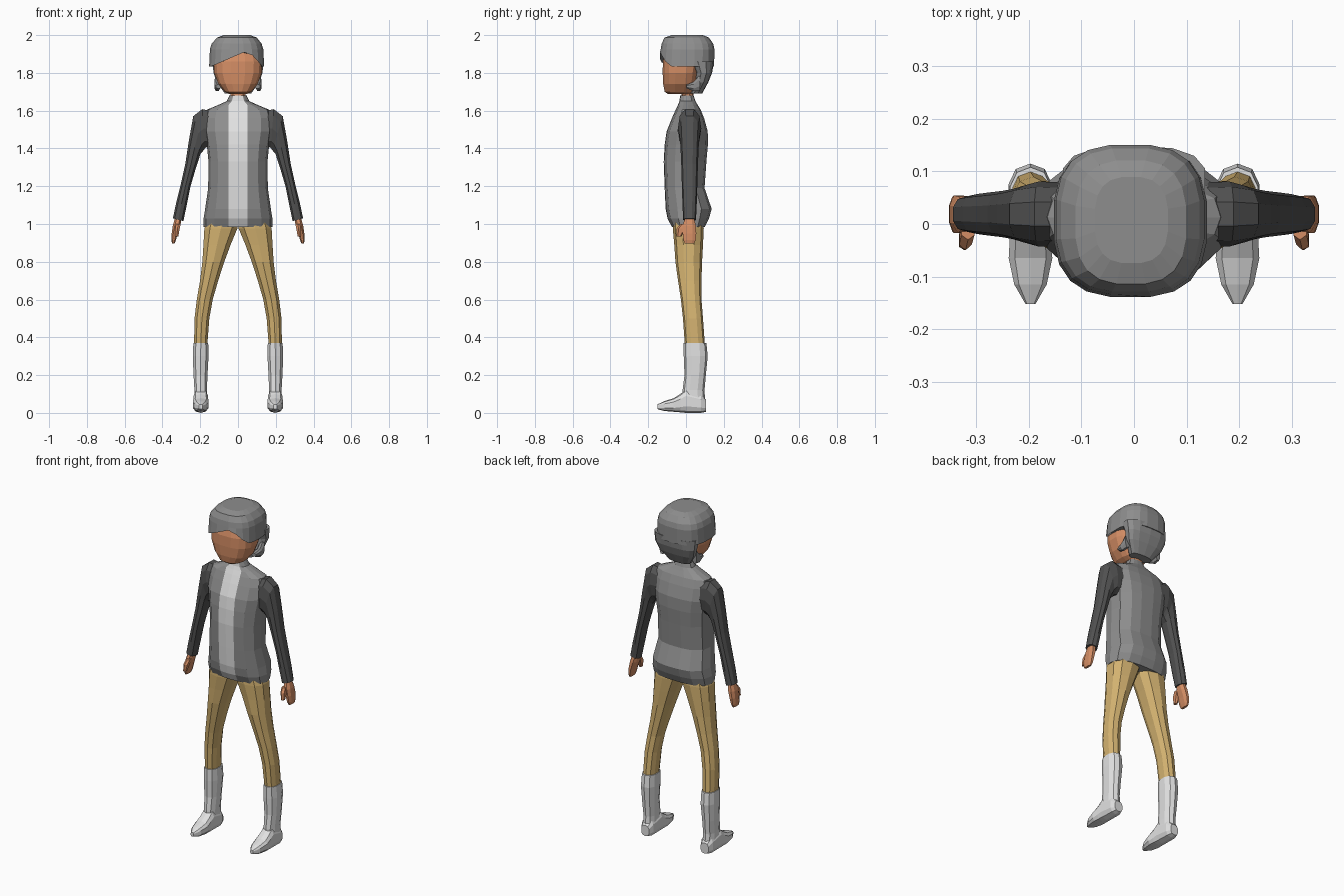
import bpy, bmesh, math
from mathutils import Vector


def material(name, rgb):
    m = bpy.data.materials.new(name)
    m.diffuse_color = (*rgb, 1)
    return m


GREY = material("mid grey", (0.27, 0.27, 0.27))
WHITE = material("off white", (0.75, 0.75, 0.75))
DARK = material("dark grey", (0.085, 0.085, 0.085))
TAN = material("tan", (0.66, 0.45, 0.165))
SKIN = material("skin", (0.66, 0.27, 0.13))


def ring(c, a, b, n=10, e=0.85):
    """Rounded-square ring around c with half axes a and b."""
    c, a, b = Vector(c), Vector(a), Vector(b)
    pts = []
    for i in range(n):
        t = 2 * math.pi * (i + 0.5) / n
        u, v = math.cos(t), math.sin(t)
        pts.append(c + a * math.copysign(abs(u) ** e, u) + b * math.copysign(abs(v) ** e, v))
    return pts


def flat_ring(z, x0, x1, y0, y1, n=10, e=0.85):
    return ring(((x0 + x1) / 2, (y0 + y1) / 2, z), ((x1 - x0) / 2, 0, 0), (0, (y1 - y0) / 2, 0), n, e)


def loft(name, rings, mats, mirror=False, rule=None):
    """Skin a stack of rings, cap both ends, optionally mirror across x."""
    bm = bmesh.new()
    rows = [[bm.verts.new(p) for p in r] for r in rings]
    n = len(rows[0])
    for r, s in zip(rows, rows[1:]):
        for i in range(n):
            bm.faces.new((r[i], r[(i + 1) % n], s[(i + 1) % n], s[i]))
    bm.faces.new(rows[0])
    bm.faces.new(rows[-1])
    bmesh.ops.recalc_face_normals(bm, faces=bm.faces)
    if rule:
        for f in bm.faces:
            f.material_index = rule(f)
    mesh = bpy.data.meshes.new(name)
    bm.to_mesh(mesh)
    bm.free()
    for m in mats:
        mesh.materials.append(m)
    ob = bpy.data.objects.new(name, mesh)
    bpy.context.collection.objects.link(ob)
    if mirror:
        ob.modifiers.new("mirror", 'MIRROR').use_mirror_merge = False
    return ob


# Jacket body: rows of z, half width, front y, back y
HALF = [(0.68, -0.88), (0.93, -0.5), (1.0, 0.0), (0.93, 0.55), (0.62, 0.9), (0.25, 1.0)]
body = [(0.985, 0.182, -0.072, 0.10), (1.03, 0.182, -0.095, 0.122), (1.08, 0.174, -0.105, 0.136),
        (1.19, 0.158, -0.11, 0.098), (1.33, 0.156, -0.115, 0.108), (1.42, 0.165, -0.11, 0.116),
        (1.49, 0.178, -0.10, 0.115), (1.56, 0.178, -0.072, 0.096), (1.605, 0.165, -0.052, 0.078),
        (1.63, 0.105, -0.04, 0.062), (1.65, 0.06, -0.032, 0.05), (1.68, 0.046, -0.028, 0.04)]
rows = []
for z, w, y0, y1 in body:
    c, h, s = (y0 + y1) / 2, (y1 - y0) / 2, min(0.05, w * 0.55)
    right = [(w * u, c + h * v, z) for u, v in HALF]
    left = [(-x, y, k) for x, y, k in reversed(right)]
    rows.append([(-s, y0, z), (0, y0 - 0.003, z), (s, y0, z)] + right + left)


def stripe(f):
    p = f.calc_center_median()
    return int(abs(p.x) < 0.03 and p.y < -0.02 and len(f.verts) == 4)


loft("jacket", rows, [GREY, WHITE], rule=stripe)

# Sleeves: underside x, z, upper side x, z, half depth
arm = [(0.14, 1.41, 0.13, 1.60, 0.06), (0.172, 1.40, 0.19, 1.612, 0.062),
       (0.182, 1.385, 0.238, 1.575, 0.054), (0.197, 1.37, 0.262, 1.44, 0.048),
       (0.222, 1.295, 0.28, 1.32, 0.044), (0.25, 1.2, 0.303, 1.215, 0.041),
       (0.27, 1.1, 0.328, 1.115, 0.038), (0.288, 1.015, 0.346, 1.03, 0.034)]
loft("sleeve", [ring(((a + c) / 2, 0.019, (b + d) / 2), ((c - a) / 2, 0, (d - b) / 2), (0, r, 0))
                for a, b, c, d, r in arm], [DARK], True)

# Hands with thumbs
loft("hand", [flat_ring(*r, n=8) for r in [
    (1.03, 0.297, 0.335, -0.008, 0.045), (0.99, 0.304, 0.347, -0.02, 0.055),
    (0.95, 0.318, 0.352, -0.02, 0.057), (0.915, 0.328, 0.353, -0.016, 0.054),
    (0.897, 0.335, 0.35, -0.008, 0.045)]], [SKIN], True)
loft("thumb", [flat_ring(*r, n=6) for r in [
    (1.0, 0.302, 0.33, -0.03, 0.01), (0.975, 0.307, 0.334, -0.05, 0.0),
    (0.935, 0.315, 0.334, -0.049, -0.024)]], [SKIN], True)

# Trouser legs
loft("trouser_leg", [flat_ring(*r) for r in [
    (1.03, 0.0, 0.165, -0.07, 0.09), (0.975, 0.0, 0.182, -0.07, 0.094),
    (0.89, 0.036, 0.186, -0.062, 0.09), (0.8, 0.07, 0.191, -0.056, 0.085),
    (0.7, 0.103, 0.203, -0.042, 0.082), (0.6, 0.132, 0.22, -0.027, 0.082),
    (0.5, 0.15, 0.232, -0.016, 0.09), (0.36, 0.161, 0.234, -0.006, 0.1)]], [TAN], True)

# Boots: shaft and pointed foot
loft("boot_shaft", [flat_ring(*r) for r in [
    (0.37, 0.156, 0.238, -0.012, 0.108), (0.3, 0.154, 0.241, -0.012, 0.115),
    (0.2, 0.16, 0.237, -0.008, 0.105), (0.12, 0.163, 0.232, -0.018, 0.098),
    (0.03, 0.16, 0.235, -0.02, 0.103)]], [WHITE], True)
foot = [(0.106, 0.026, 0.006, 0.07), (0.08, 0.038, 0, 0.1), (0.0, 0.04, 0, 0.125), (-0.03, 0.041, 0.003, 0.1),
        (-0.065, 0.043, 0.006, 0.078), (-0.115, 0.032, 0.01, 0.062), (-0.152, 0.01, 0.02, 0.045)]
loft("boot_foot", [ring((0.197, y, (a + b) / 2), (w, 0, 0), (0, 0, (b - a) / 2), 10, 0.7)
                   for y, w, a, b in foot], [WHITE], True)

# Neck and head
loft("neck", [flat_ring(z, -0.042, 0.042, -0.024, 0.04) for z in (1.63, 1.74)], [SKIN])
loft("head", [flat_ring(z, -w, w, a, b, 16, 0.75) for z, w, a, b in [
    (1.687, 0.045, -0.095, 0.03), (1.70, 0.072, -0.114, 0.045), (1.74, 0.105, -0.122, 0.06),
    (1.80, 0.128, -0.125, 0.07), (1.86, 0.13, -0.124, 0.08), (1.93, 0.11, -0.105, 0.08)]], [SKIN])

# Hair cap with a swept fringe along its lower front edge
FRINGE = [(-0.2, 1.83), (-0.14, 1.835), (-0.07, 1.865), (0.03, 1.91), (0.085, 1.89), (0.125, 1.835), (0.2, 1.83)]


def fringe_z(p):
    if p.y > -0.03:
        return 1.835
    for (x0, z0), (x1, z1) in zip(FRINGE, FRINGE[1:]):
        if x0 <= p.x <= x1:
            return z0 + (z1 - z0) * (p.x - x0) / (x1 - x0)


cap = [flat_ring(z, a, b, c, d, 20, 0.72) for z, a, b, c, d in [
    (2.0, -0.075, 0.065, -0.075, 0.09), (1.987, -0.112, 0.10, -0.115, 0.122),
    (1.955, -0.14, 0.126, -0.13, 0.145), (1.925, -0.15, 0.135, -0.135, 0.152),
    (1.84, -0.154, 0.14, -0.14, 0.15), (1.84, -0.12, 0.11, -0.11, 0.12)]]
for r in cap[-2:]:
    for p in r:
        p.z = fringe_z(p)
loft("hair_cap", cap, [GREY])

# Hair behind the ears, tapering to the nape
loft("hair_back", [flat_ring(z, -w, w, a, b, 14, 0.75) for z, w, a, b in [
    (1.86, 0.138, 0.02, 0.149), (1.80, 0.132, 0.05, 0.138), (1.75, 0.115, 0.045, 0.118),
    (1.69, 0.07, 0.02, 0.085)]], [GREY])

# Locks curling forward under the ears
loft("side_lock", [ring((x, y, z), (0.016, 0, 0), (0, 0, h), 8) for x, y, z, h in [
    (0.108, 0.075, 1.75, 0.045), (0.11, 0.04, 1.728, 0.026), (0.102, 0.002, 1.728, 0.01)]], [GREY], True)
